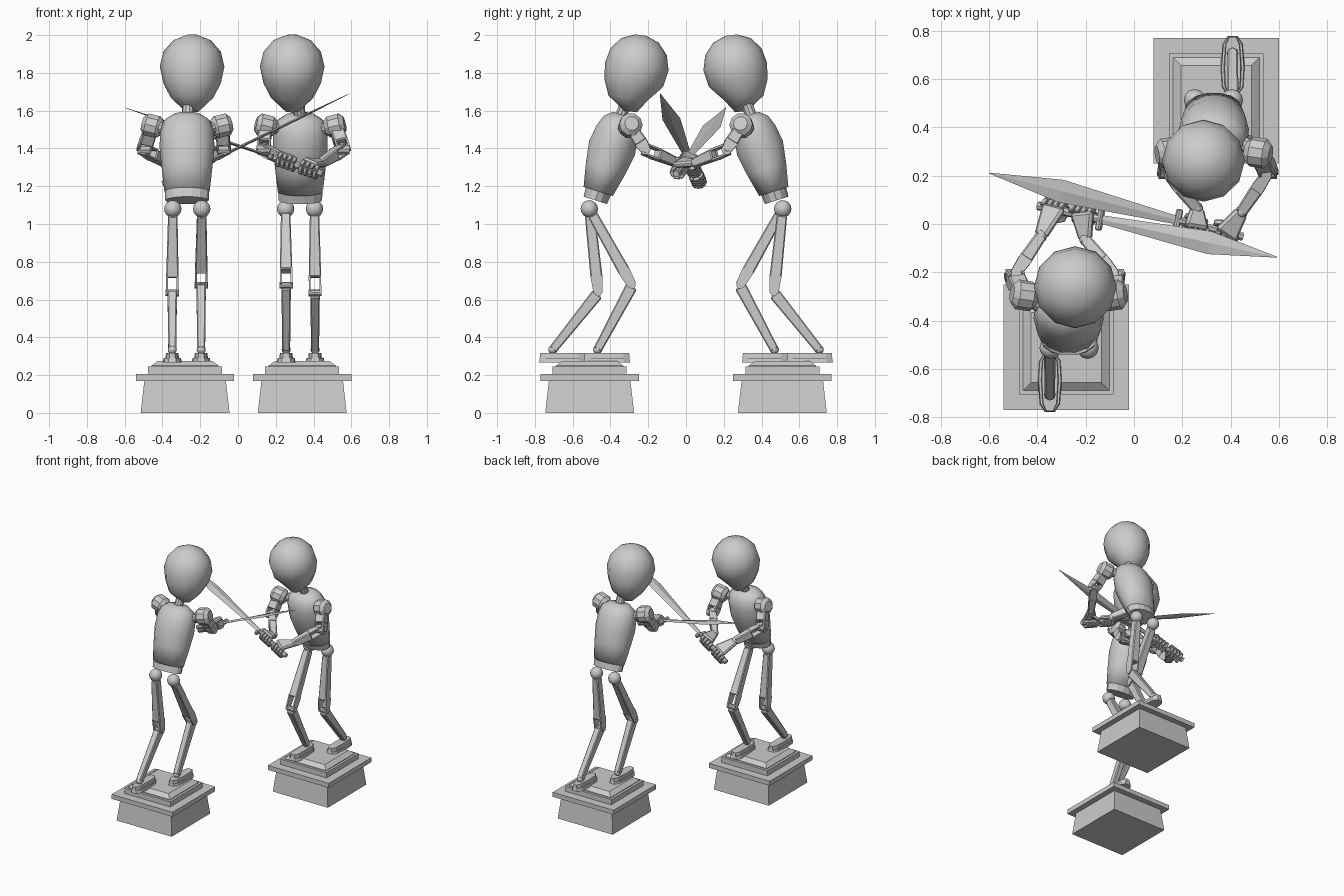
import bpy, bmesh, math
from mathutils import Vector, Matrix

if "Cube" in bpy.data.objects:
    bpy.data.objects.remove(bpy.data.objects["Cube"])

FLIP = Matrix.Translation((0.06, 0, 0)) @ Matrix.Rotation(math.pi, 4, 'Z')
state = {"T": Matrix.Identity(4), "tag": "left"}


def finish(name, bm, smooth=False):
    bmesh.ops.recalc_face_normals(bm, faces=bm.faces)
    bm.transform(state["T"])
    me = bpy.data.meshes.new(name)
    bm.to_mesh(me)
    bm.free()
    for p in me.polygons:
        p.use_smooth = smooth
    ob = bpy.data.objects.new(state["tag"] + "_" + name, me)
    bpy.context.collection.objects.link(ob)
    return ob


def frame(a, b, hint=(1, 0, 0)):
    """Matrix at a, z along a->b, x close to the hint."""
    z = (Vector(b) - Vector(a)).normalized()
    h = Vector(hint)
    x = (h - z * h.dot(z)).normalized()
    y = z.cross(x)
    m = Matrix((x, y, z)).transposed().to_4x4()
    m.translation = Vector(a)
    return m


def loft(name, rings, n, m=Matrix.Identity(4), phase=0.0, smooth=False):
    """rings: (height, rx, ry, y offset)"""
    bm = bmesh.new()
    loops = []
    for z, rx, ry, oy in rings:
        loops.append([bm.verts.new(m @ Vector((
            rx * math.cos(2 * math.pi * i / n + phase),
            oy + ry * math.sin(2 * math.pi * i / n + phase), z))) for i in range(n)])
    for lo, hi in zip(loops, loops[1:]):
        for i in range(n):
            j = (i + 1) % n
            bm.faces.new((lo[i], lo[j], hi[j], hi[i]))
    bm.faces.new(loops[0][::-1])
    bm.faces.new(loops[-1])
    return finish(name, bm, smooth)


def bar(name, a, b, s0, s1, hint=(1, 0, 0), x0=0.0, bevel=0.006):
    """Tapered box from a to b with full cross-sections s0 and s1."""
    m = frame(a, b, hint)
    L = (Vector(b) - Vector(a)).length
    bm = bmesh.new()
    bmesh.ops.create_cube(bm, size=1)
    for v in bm.verts:
        s = s0 if v.co.z < 0 else s1
        v.co = Vector((v.co.x * s[0] + x0, v.co.y * s[1], (v.co.z + .5) * L))
    if bevel:
        bmesh.ops.bevel(bm, geom=bm.edges[:], offset=bevel, segments=1, affect='EDGES')
    bm.transform(m)
    return finish(name, bm)


def ball(name, c, r, seg=12):
    bm = bmesh.new()
    bmesh.ops.create_uvsphere(bm, u_segments=seg, v_segments=8, radius=r,
                              matrix=Matrix.Translation(c))
    ob = finish(name, bm, True)
    return ob


def rod(name, a, b, r, n=10):
    L = (Vector(b) - Vector(a)).length
    return loft(name, [(0, r, r, 0), (L, r, r, 0)], n, frame(a, b, (.9, .1, .42)))


def forked(name, a, b, w0, w1, d, cut, hint=(1, 0, 0)):
    """Limb whose far end splits into two thin prongs holding a pin."""
    a, b = Vector(a), Vector(b)
    k = a.lerp(b, cut)
    bar(name, a, k, (w0, d * .85), (w1, d), hint)
    for s in (-1, 1):
        bar(name + "_prong", k - (b - a) * .02, b, (.01, d), (.01, d * .75), hint,
            x0=s * (w1 / 2 - .005), bevel=0)
    m = frame(a, b, hint)
    x = m.to_3x3() @ Vector((w1 / 2 + .002, 0, 0))
    rod(name + "_pin", b - x, b + x, .018)


def hand(name, wrist, grip, d):
    """Palm over the handle with four curled fingers and a thumb."""
    wrist, grip = Vector(wrist), Vector(grip)
    ball(name + "_wrist", wrist, .027, 8)
    top = grip + Vector((0, .012, .036))
    bar(name + "_palm", wrist, top, (.055, .035), (.105, .03), d, bevel=.01)
    m = frame(grip, grip + d, (0, 1, 0))
    upang = math.atan2(m.col[1].to_3d().z, m.col[0].to_3d().z)
    sgn = 1 if m.col[1].to_3d().z < 0 else -1
    pts = []
    for t in (75, 10, -50, -115, -160):
        ang = -sgn * math.radians(t)
        pts.append(Vector((.034 * math.cos(ang), .034 * math.sin(ang), 0)))
    for f in range(4):
        off = Vector((0, 0, (f - 1.5) * .027))
        for p, q in zip(pts, pts[1:]):
            bar(name + "_finger", m @ (p + off), m @ (q + off), (.022, .022), (.02, .02),
                d, bevel=.004)
    bar(name + "_thumb", wrist.lerp(top, .5), grip + d * .05 + Vector((0, -.03, 0)),
        (.026, .026), (.02, .02), d, bevel=.004)


def sword(guard, tip):
    guard, tip = Vector(guard), Vector(tip)
    d = (tip - guard).normalized()
    L = (tip - guard).length
    m = frame(guard, tip, (0, 1, 0))
    # leaf blade with a diamond section
    loft("sword_blade", [(0, .017, .008, 0), (L * .62, .048, .007, 0),
                         (L, .002, .001, 0)], 4, m)
    bar("sword_guard", guard - d * .012, guard + d * .012, (.095, .03), (.095, .03), (0, 1, 0))
    rod("sword_handle", guard - d * .29, guard, .018, 8)
    return guard, d


def figure(guard, tip, head_x):
    # stepped plinth
    q = math.sqrt(2)
    loft("plinth", [(z, r * q, r * q, 0) for z, r in (
        (0, .235), (.17, .216), (.17, .26), (.205, .26), (.205, .196), (.245, .196),
        (.245, .178), (.25, .178), (.275, .145))], 4,
        Matrix.Translation((-.28, -.51, 0)), math.pi / 4)

    # legs and feet: x, knee (y, z), ankle (y, z)
    for nm, x, knee, ankle in (("rear", -.348, (-.465, .635), (-.705, .335)),
                               ("front", -.195, (-.285, .675), (-.468, .335))):
        hip = Vector((x + .003, -.512, 1.08))
        k, an = Vector((x, *knee)), Vector((x, *ankle))
        ball(nm + "_hip_ball", hip, .046)
        forked(nm + "_thigh", hip.lerp(k, .08), k, .05, .066, .064, .8)
        bar(nm + "_shin", k.lerp(an, .02), an, (.05, .064), (.042, .046))
        ball(nm + "_ankle", an, .024, 8)
        y = an.y
        for part, z0, z1, s in (("sole", .268, .29, 1), ("shoe", .29, .316, .72)):
            bm = bmesh.new()
            outline = ((.02, -.073), (.042, -.04), (.05, .06), (.045, .14), (.024, .172))
            ring = list(outline) + [(-px, py) for px, py in reversed(outline)]
            lo = [bm.verts.new((x + px * s, y + .05 + (py - .05) * (.9 + s * .1), z0)) for px, py in ring]
            hi = [bm.verts.new((x + px * s * .92, y + .05 + (py - .05) * .96, z1)) for px, py in ring]
            bm.faces.new(lo[::-1])
            bm.faces.new(hi)
            for i in range(len(ring)):
                j = (i + 1) % len(ring)
                bm.faces.new((lo[i], lo[j], hi[j], hi[i]))
            finish(nm + "_" + part, bm)

    # leaning torso, neck and egg-shaped head
    t = frame((-.27, -.48, 1.125), (-.27, -.335, 1.58))
    loft("waist", [(0, .115, .067, 0), (.06, .118, .072, 0)], 14, t)
    loft("torso", [(.05, .12, .083, 0), (.18, .134, .112, 0), (.29, .145, .13, 0),
                   (.38, .143, .118, 0), (.44, .125, .096, 0), (.475, .075, .055, 0)],
         14, t, smooth=True)
    rod("neck", (-.267, -.35, 1.56), (-.26, -.30, 1.69), .031)
    loft("head", [(0, .035, .035, -.005), (.07, .112, .105, -.025), (.15, .152, .156, -.005),
                  (.24, .171, .170, 0), (.32, .152, .15, 0), (.38, .1, .1, 0),
                  (.408, .03, .03, 0)], 12,
         frame((head_x, -.29, 1.595), (head_x, -.24, 2.0)), smooth=True)

    # sword and the two arms holding it
    guard, d = sword(guard, tip)
    for nm, sx, el, wr, g in (
            ("left", -.455, (-.497, -.215, 1.395), (-.385, -.05, 1.325), .215),
            ("right", -.085, (-.075, -.215, 1.395), (-.20, -.065, 1.33), .085)):
        s = Vector((sx, -.295, 1.52))
        side = -1 if sx < -.27 else 1
        rod(nm + "_shoulder_link", (-.27 + side * .1, -.345, 1.50), s, .032)
        m = frame(s, s + Vector((side, .15, .25)), (0, 1, 0))
        loft(nm + "_shoulder", [(-.055, .04, .04, 0), (-.03, .062, .062, 0),
                                (.03, .062, .062, 0), (.052, .038, .038, 0)], 10, m)
        e, w = Vector(el), Vector(wr)
        forked(nm + "_upper_arm", s, e, .07, .072, .07, .72)
        f = e.lerp(w, .3)
        forked(nm + "_forearm", w, e, .048, .062, .056, .6, (0, 0, 1))
        rod(nm + "_elbow", e - Vector((.034, 0, 0)), e + Vector((.034, 0, 0)), .028)
        hand(nm + "_hand", w, guard - d * g, d)


figure((-.14, .02, 1.335), (.59, -.137, 1.69), -.243)
state["T"], state["tag"] = FLIP, "right"
figure((-.12, -.015, 1.355), (.657, -.21, 1.615), -.227)
